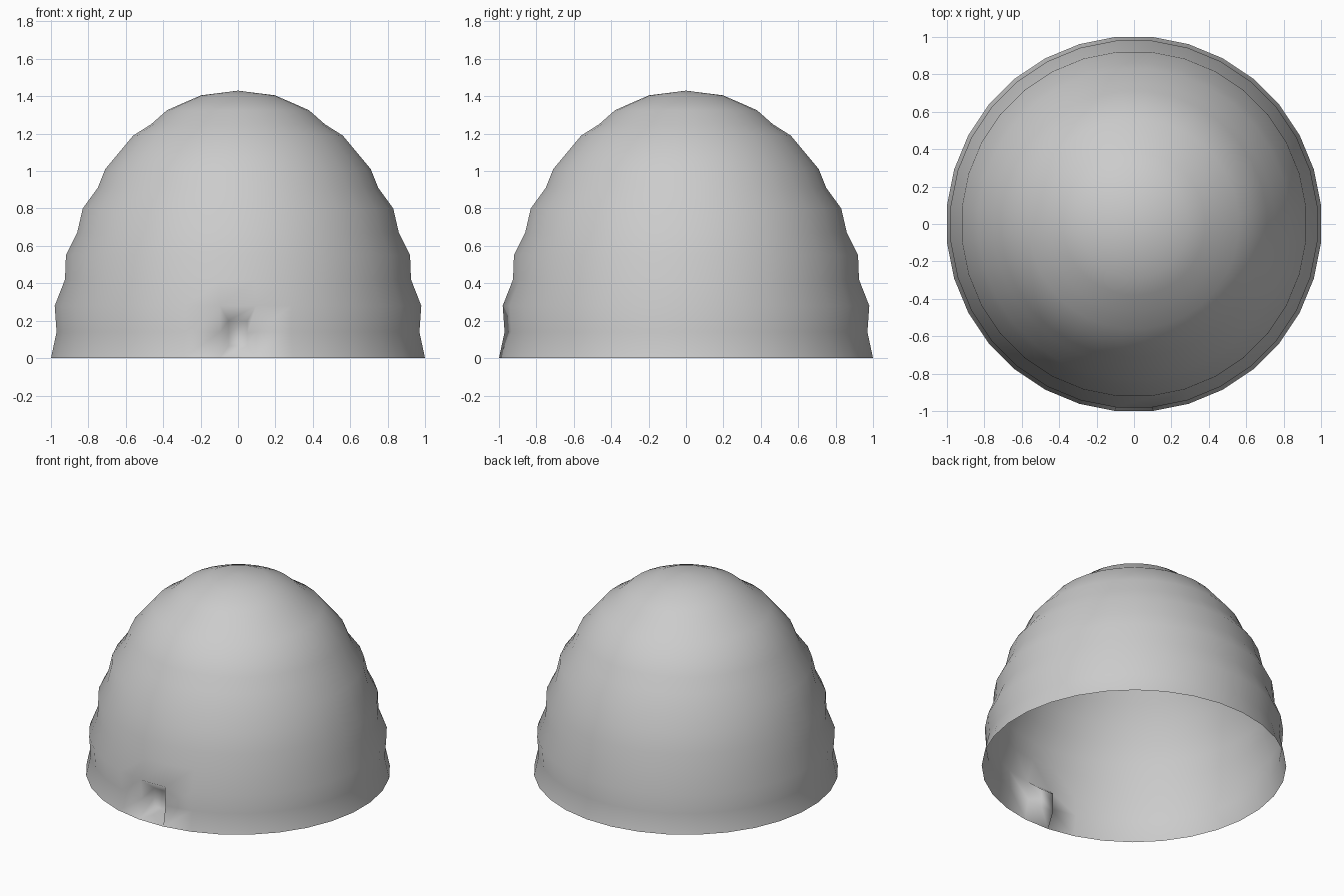
import bpy, bmesh, math

if "Cube" in bpy.data.objects:
    bpy.data.objects.remove(bpy.data.objects["Cube"])

SIDES = 32
HALF = math.pi / SIDES

# Ribbed dome profile: (half width, height) from the rim to just below the apex
profile = [(1.0, 0), (0.97, 0.14), (0.98, 0.28), (0.925, 0.42), (0.92, 0.55),
           (0.86, 0.67), (0.83, 0.80), (0.75, 0.91), (0.71, 1.01), (0.635, 1.10),
           (0.56, 1.19), (0.465, 1.25), (0.38, 1.325), (0.29, 1.365), (0.197, 1.405)]

bm = bmesh.new()


def ring(width, z):
    r = width / math.cos(HALF)
    start = -math.pi / 2 - HALF          # side 0 faces the front
    return [bm.verts.new((r * math.cos(start + 2 * HALF * i),
                          r * math.sin(start + 2 * HALF * i), z)) for i in range(SIDES)]


# Open shell, leaving the doorway out of the two lowest front faces
rings = [ring(w, z) for w, z in profile]
for row, (a, b) in enumerate(zip(rings, rings[1:])):
    for i in range(SIDES):
        if i == 0 and row < 2:
            continue
        j = (i + 1) % SIDES
        bm.faces.new((a[i], a[j], b[j], b[i]))

# Cap fan
apex = bm.verts.new((0, 0, 1.43))
for i in range(SIDES):
    bm.faces.new((rings[-1][i], rings[-1][(i + 1) % SIDES], apex))

# Recessed doorway pushed into the shell
depth_y = -0.89
lo, hi = 0.065, 0.2
inner = [[bm.verts.new((x, depth_y, z)) for x in (-0.05, 0.05)]
         for z in (lo, (lo + hi) / 2, hi)]
outer = [r[:2] for r in rings[:3]]
for k in range(2):
    bm.faces.new((inner[k][0], inner[k][1], inner[k + 1][1], inner[k + 1][0]))
    bm.faces.new((outer[k][0], inner[k][0], inner[k + 1][0], outer[k + 1][0]))
    bm.faces.new((inner[k][1], outer[k][1], outer[k + 1][1], inner[k + 1][1]))
bm.faces.new((outer[0][0], outer[0][1], inner[0][1], inner[0][0]))
bm.faces.new((inner[2][0], inner[2][1], outer[2][1], outer[2][0]))

for f in bm.faces:
    f.smooth = True

mesh = bpy.data.meshes.new("dome_shell")
bm.to_mesh(mesh)
bm.free()
bpy.context.collection.objects.link(bpy.data.objects.new("dome_shell", mesh))
